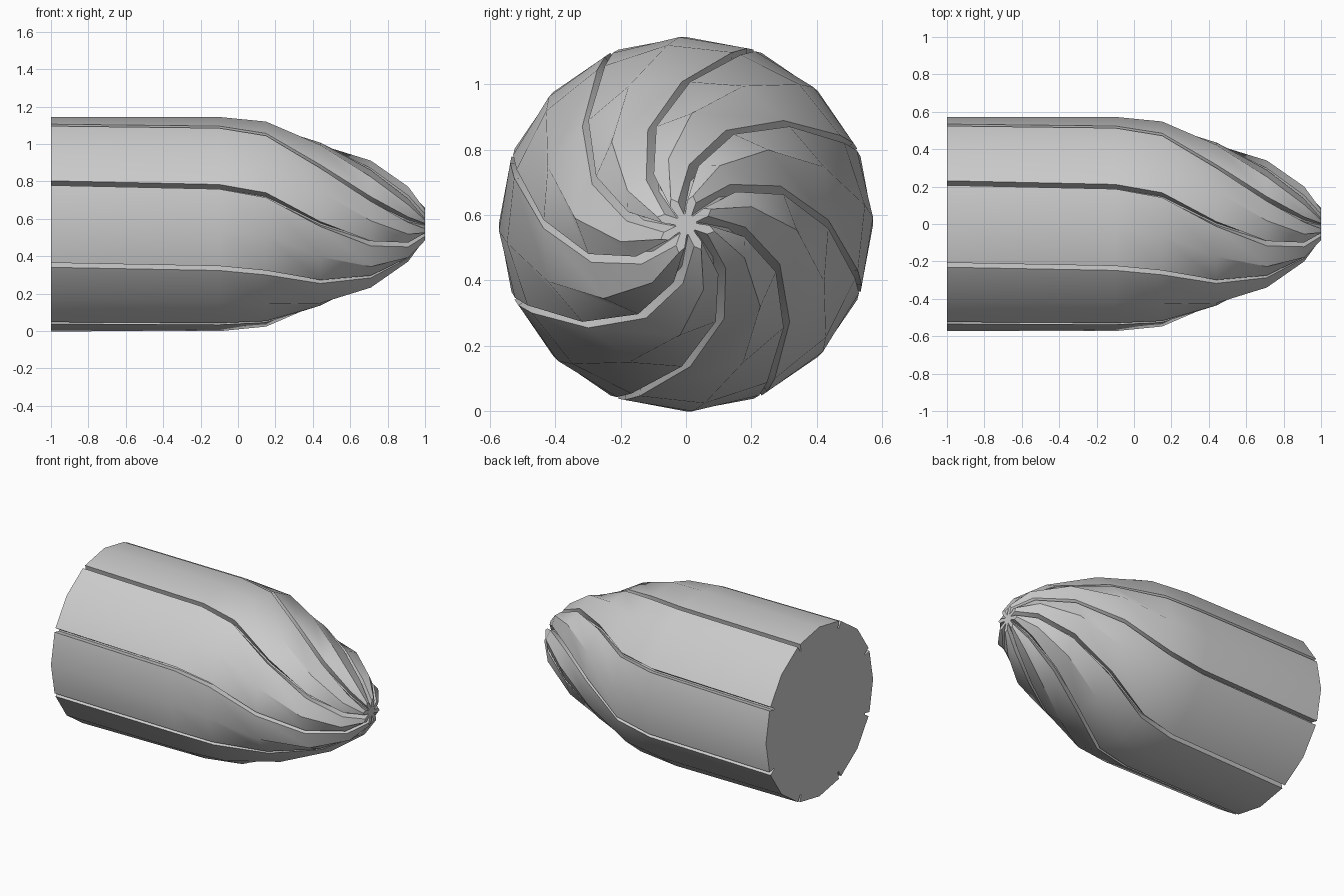
import bpy, bmesh
from math import radians, cos, sin

if "Cube" in bpy.data.objects:
    bpy.data.objects.remove(bpy.data.objects["Cube"])

LOBES = 8
CENTRE_Z = 0.572
# x, twist, crest radius, lobe edge radius, groove floor radius, edge half angle, floor half angle
STATIONS = [
    (-1.00,  0.0, 0.573, 0.573, 0.525, 21.2, 0.5),
    (-0.10,  2.0, 0.573, 0.570, 0.523, 21.2, 0.5),
    ( 0.15,  6.0, 0.551, 0.545, 0.500, 21.1, 0.5),
    ( 0.44, 22.5, 0.458, 0.436, 0.390, 20.8, 0.7),
    ( 0.71, 42.0, 0.340, 0.312, 0.262, 20.0, 1.0),
    ( 0.91, 60.0, 0.207, 0.182, 0.130, 18.0, 2.0),
    ( 1.00, 76.0, 0.090, 0.072, 0.032, 11.0, 4.0),
]

bm = bmesh.new()


def ring(x, twist, crest, edge, floor, half, floor_half):
    """One fluted cross-section: crest, two lobe edges and a groove floor per lobe."""
    pitch = 360 / LOBES
    verts = []
    for i in range(LOBES):
        mid = i * pitch + twist
        for r, a in ((edge, -half), (crest, 0), (edge, half),
                     (floor, pitch / 2 - floor_half), (floor, pitch / 2 + floor_half)):
            t = radians(mid + a)
            verts.append(bm.verts.new((x, r * cos(t), CENTRE_Z + r * sin(t))))
    return verts


# twisted fluted skin
rings = [ring(*s) for s in STATIONS]
n = len(rings[0])
for a, b in zip(rings, rings[1:]):
    for i in range(n):
        j = (i + 1) % n
        bm.faces.new((a[i], a[j], b[j], b[i]))

# flat back and small star tip
bm.faces.new(rings[0][::-1])
bm.faces.new(rings[-1])
bmesh.ops.recalc_face_normals(bm, faces=bm.faces)

mesh = bpy.data.meshes.new("fluted_nose_body")
bm.to_mesh(mesh)
bm.free()
body = bpy.data.objects.new("fluted_nose_body", mesh)
bpy.context.collection.objects.link(body)

# smooth lobes with sharp groove edges
bpy.context.view_layer.objects.active = body
body.select_set(True)
bpy.ops.object.shade_smooth_by_angle(angle=radians(30))
